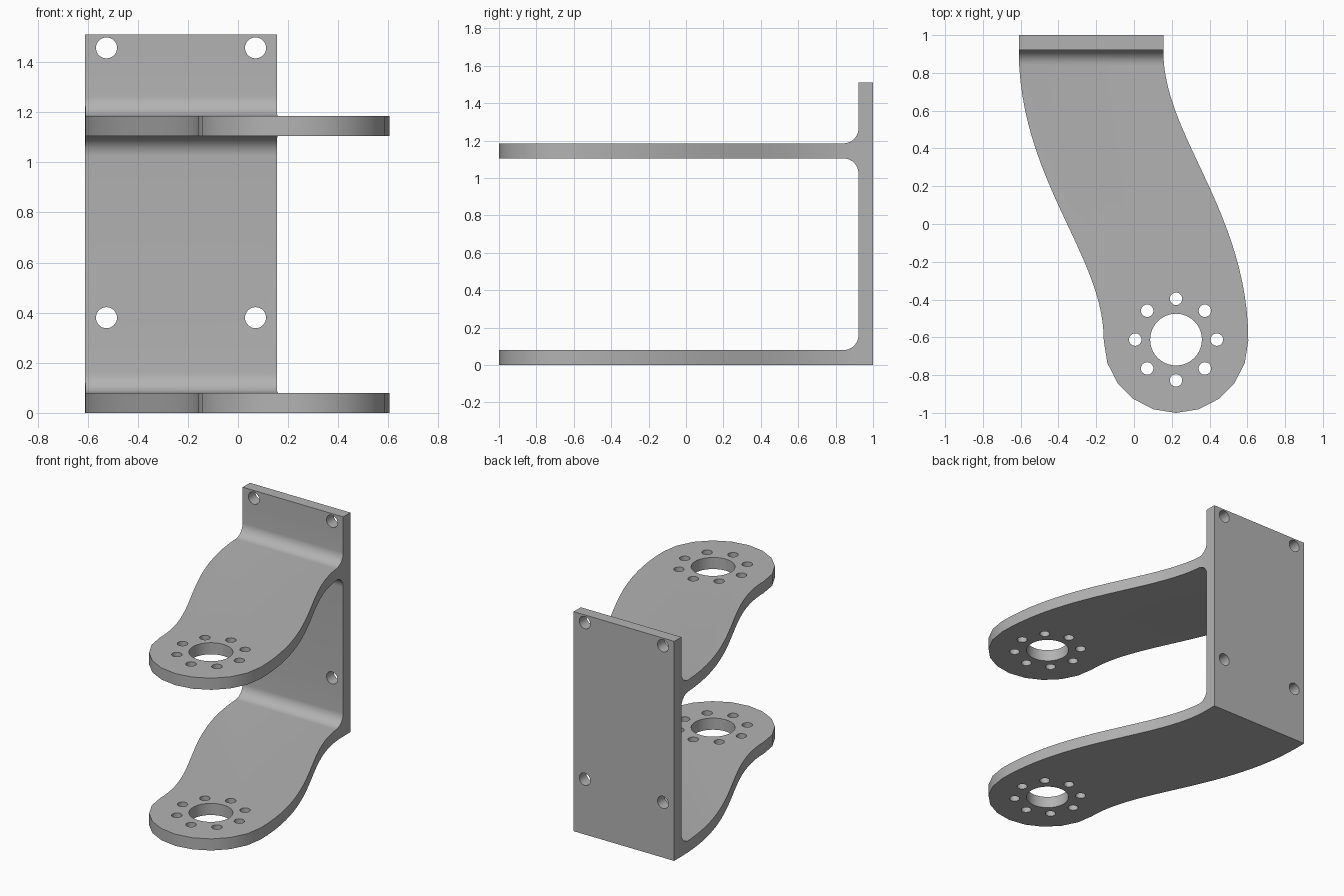
import bpy, bmesh, math
from mathutils import Vector, Matrix

if "Cube" in bpy.data.objects:
    bpy.data.objects.remove(bpy.data.objects["Cube"])

W = 0.3825                      # half width of arm and plate
TOP, END = Vector((-0.2275, 0.92)), Vector((0.2225, -0.6175))
T, R = 0.08, 0.08               # arm thickness, fillet radius
FACE = 0.922                    # front face of the back plate

grey = bpy.data.materials.new("light grey metal")
grey.diffuse_color = (0.45, 0.45, 0.45, 1)
grey.use_nodes = True
grey.node_tree.nodes["Principled BSDF"].inputs["Base Color"].default_value = grey.diffuse_color


def make(name, bm):
    bmesh.ops.recalc_face_normals(bm, faces=bm.faces)
    me = bpy.data.meshes.new(name)
    bm.to_mesh(me)
    bm.free()
    me.materials.append(grey)
    ob = bpy.data.objects.new(name, me)
    bpy.context.collection.objects.link(ob)
    return ob


def prism(name, pts, depth):
    bm = bmesh.new()
    f = bm.faces.new([bm.verts.new(p) for p in pts])
    g = bmesh.ops.extrude_face_region(bm, geom=[f])
    bmesh.ops.translate(bm, vec=depth,
                        verts=[v for v in g["geom"] if isinstance(v, bmesh.types.BMVert)])
    return make(name, bm)


def fillet(z, side, n=10):
    # points from the arm surface to the plate face; side +1 is above the arm
    return [(FACE - R + R * math.sin(a), z + side * R * (1 - math.cos(a)))
            for a in (math.pi / 2 * i / n for i in range(n + 1))]


# side profile: back plate with two arms and three fillets
low, high = 0.0, 1.105
profile = [(1, 0), (1, 1.51), (FACE, 1.51)]
profile += fillet(high + T, 1)[::-1] + [(-1.2, high + T), (-1.2, high)]
profile += fillet(high, -1) + fillet(low + T, 1)[::-1]
profile += [(-1.2, low + T), (-1.2, low)]
bracket = prism("bracket", [(-1, y, z) for y, z in profile], (2, 0, 0))

# plan outline: S-curved centre line offset to both sides, rounded end
K = 0.58
ctrl = [TOP, TOP - Vector((0, K)), END + Vector((0, K)), END]
left, right = [], []
N = 28
for i in range(N + 1):
    t = i / N
    s = 1 - t
    p = s**3 * ctrl[0] + 3*s*s*t * ctrl[1] + 3*s*t*t * ctrl[2] + t**3 * ctrl[3]
    d = (s*s * (ctrl[1] - ctrl[0]) + 2*s*t * (ctrl[2] - ctrl[1])
         + t*t * (ctrl[3] - ctrl[2])).normalized()
    n = Vector((-d.y, d.x)) * W
    right.append(p + n)
    left.append(p - n)
tip = [END + W * Vector((-math.cos(a), -math.sin(a)))
       for a in (math.pi * i / 10 for i in range(1, 10))]
outline = [Vector((TOP.x - W, 1.2))] + left + tip + right[::-1] + [Vector((TOP.x + W, 1.2))]
plan = prism("plan_cutter", [(p.x, p.y, -0.5) for p in outline], (0, 0, 3))

# hole cutters: bearing holes, bolt circles and plate screw holes
bm = bmesh.new()


def drill(loc, r, depth, seg, rot=Matrix()):
    bmesh.ops.create_cone(bm, cap_ends=True, segments=seg, radius1=r, radius2=r,
                          depth=depth, matrix=Matrix.Translation(loc) @ rot)


drill((END.x, -0.612, 0.7), 0.137, 3, 40)
for i in range(8):
    a = math.pi / 4 * i
    drill((END.x + 0.216 * math.cos(a), -0.612 + 0.216 * math.sin(a), 0.7), 0.033, 3, 24)
for x in (-0.525, 0.07):
    for z in (0.38, 1.457):
        drill((x, 0.97, z), 0.042, 0.3, 32, Matrix.Rotation(math.pi / 2, 4, 'X'))
holes = make("hole_cutter", bm)

# cut the bracket
bpy.context.view_layer.objects.active = bracket
for cutter, op in ((plan, 'INTERSECT'), (holes, 'DIFFERENCE')):
    m = bracket.modifiers.new(op, 'BOOLEAN')
    m.operation, m.solver, m.object = op, 'EXACT', cutter
    bpy.ops.object.modifier_apply(modifier=m.name)
    bpy.data.objects.remove(cutter)

bpy.ops.object.select_all(action='DESELECT')
bracket.select_set(True)
bpy.ops.object.shade_smooth_by_angle(angle=math.radians(30))
